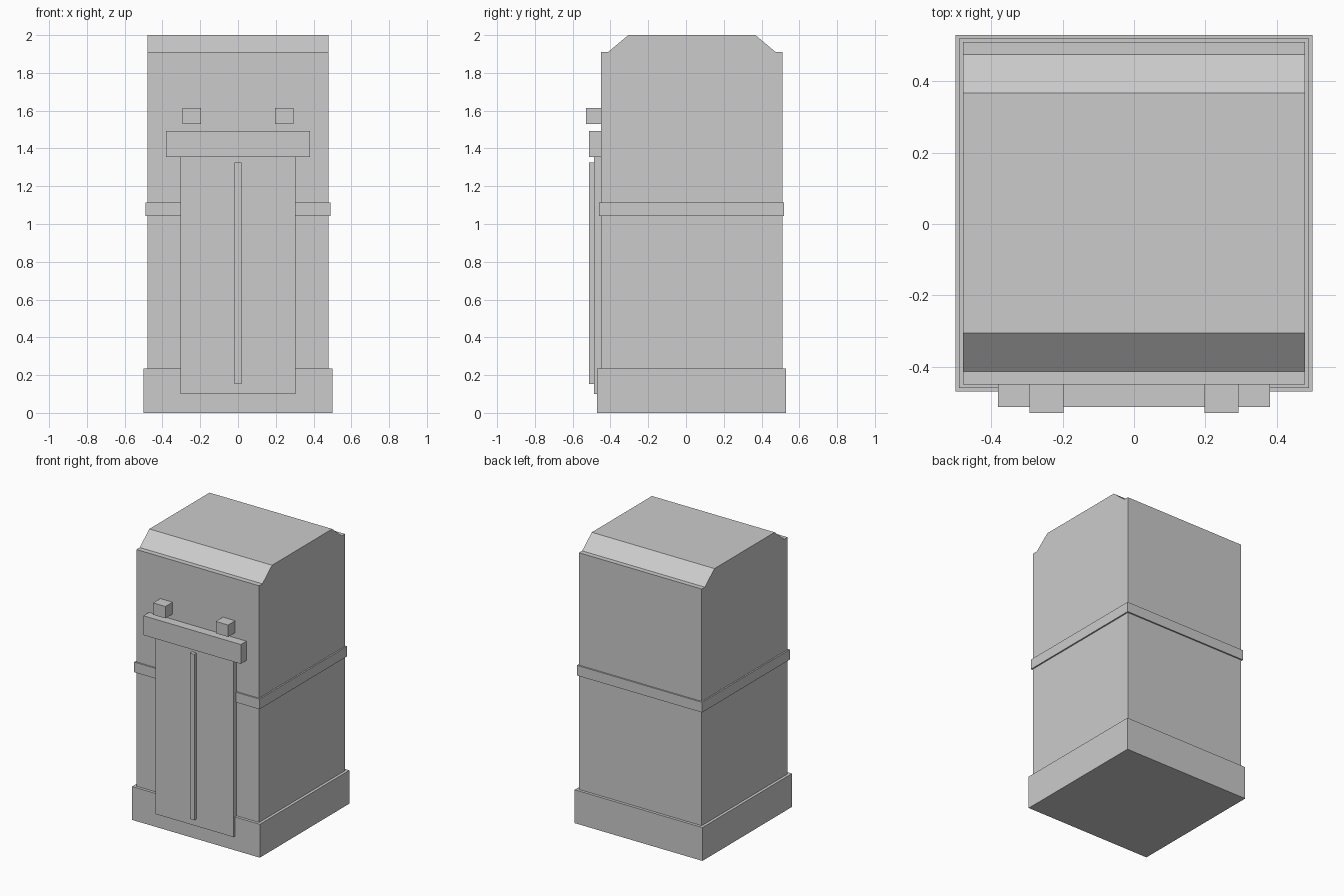
import bpy
import bmesh

if "Cube" in bpy.data.objects:
    bpy.data.objects.remove(bpy.data.objects["Cube"])

grey = bpy.data.materials.new("plain grey")
grey.diffuse_color = (0.6, 0.6, 0.6, 1.0)
grey.use_nodes = True
grey.node_tree.nodes["Principled BSDF"].inputs["Base Color"].default_value = grey.diffuse_color


def finish(name, bm):
    bmesh.ops.recalc_face_normals(bm, faces=bm.faces[:])
    mesh = bpy.data.meshes.new(name)
    bm.to_mesh(mesh)
    bm.free()
    mesh.materials.append(grey)
    obj = bpy.data.objects.new(name, mesh)
    bpy.context.collection.objects.link(obj)
    return obj


def box(name, x, y, z):
    """Box from (min, max) ranges on each axis."""
    bm = bmesh.new()
    bmesh.ops.create_cube(bm, size=1)
    for v in bm.verts:
        v.co = [r[0] if c < 0 else r[1] for c, r in zip(v.co, (x, y, z))]
    return finish(name, bm)


def side_profile(name, points, half_width):
    """Extrude a (y, z) outline across x."""
    bm = bmesh.new()
    face = bm.faces.new([bm.verts.new((-half_width, y, z)) for y, z in points])
    moved = bmesh.ops.extrude_face_region(bm, geom=[face])["geom"]
    bmesh.ops.translate(bm, vec=(2 * half_width, 0, 0),
                        verts=[g for g in moved if isinstance(g, bmesh.types.BMVert)])
    return finish(name, bm)


# Tower body with sloped roof edges and narrow ledges front and back
side_profile("body", [(-0.45, 0.2), (0.51, 0.2), (0.51, 1.91), (0.475, 1.91),
                      (0.367, 2.0), (-0.305, 2.0), (-0.413, 1.91), (-0.45, 1.91)], 0.48)

# Plinth and middle band
box("plinth", (-0.5, 0.5), (-0.47, 0.53), (0, 0.236))
box("middle_band", (-0.49, 0.49), (-0.46, 0.52), (1.043, 1.115))

# Doorway: panel, centre strip and lintel
box("door_panel", (-0.305, 0.305), (-0.487, -0.44), (0.1, 1.355))
box("door_centre_strip", (-0.018, 0.018), (-0.513, -0.48), (0.152, 1.325))
box("door_lintel", (-0.381, 0.381), (-0.513, -0.44), (1.355, 1.492))

# Pair of lamps above the lintel
for side, name in ((-1, "left_lamp"), (1, "right_lamp")):
    cx = side * 0.245
    box(name, (cx - 0.048, cx + 0.048), (-0.53, -0.44), (1.529, 1.613))
